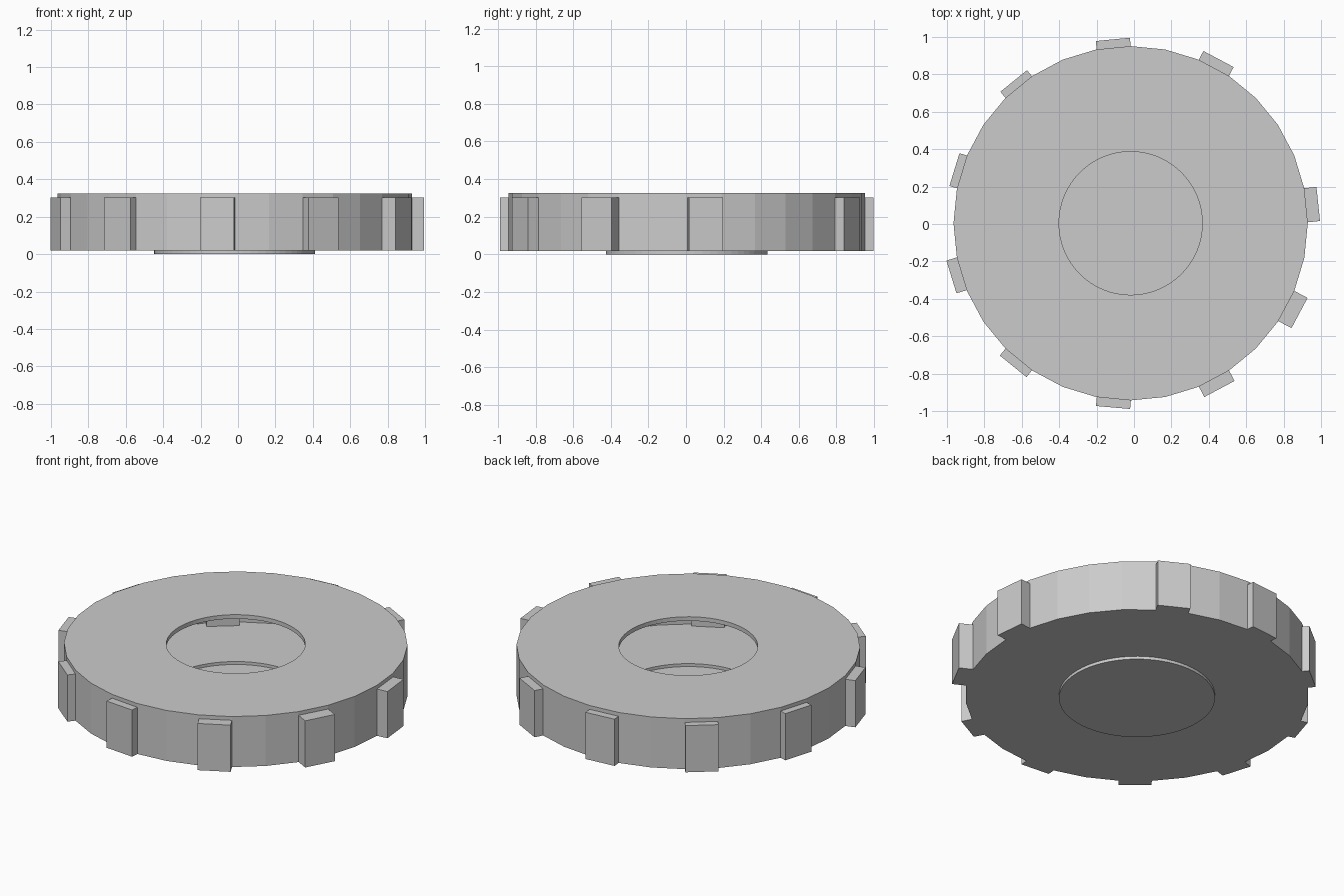
import bpy, bmesh
from math import cos, sin, radians, tau
from mathutils import Matrix

if "Cube" in bpy.data.objects:
    bpy.data.objects.remove(bpy.data.objects["Cube"])

CX, CY = -0.018, 0.004
OUTER_SIDES, HOLE_SIDES = 32, 64


def finish(bm, name, loc=(0, 0, 0)):
    mesh = bpy.data.meshes.new(name)
    bm.to_mesh(mesh)
    bm.free()
    obj = bpy.data.objects.new(name, mesh)
    obj.location = loc
    bpy.context.collection.objects.link(obj)
    return obj


def ring(bm, radius, z, n):
    return [bm.verts.new((radius * cos(tau * i / n), radius * sin(tau * i / n), z))
            for i in range(n)]


def band(bm, lower, upper):
    n = len(lower)
    for i in range(n):
        j = (i + 1) % n
        bm.faces.new((lower[i], lower[j], upper[j], upper[i]))


def plate(bm, outer, inner, up):
    # Flat plate between the coarse rim and the finer round opening
    n = len(outer)
    for i in range(n):
        vs = [outer[i], outer[(i + 1) % n], inner[(2 * i + 2) % (2 * n)],
              inner[2 * i + 1], inner[2 * i]]
        bm.faces.new(vs if up else vs[::-1])


# Hollow drum with an opening in the top and a shallow boss below
bm = bmesh.new()
rim_low = ring(bm, 0.947, 0.018, OUTER_SIDES)
rim_top = ring(bm, 0.947, 0.325, OUTER_SIDES)
hole_top = ring(bm, 0.383, 0.325, HOLE_SIDES)
hole_lip = ring(bm, 0.383, 0.30, HOLE_SIDES)
boss_top = ring(bm, 0.43, 0.018, HOLE_SIDES)
boss_low = ring(bm, 0.43, 0.0, HOLE_SIDES)
band(bm, rim_low, rim_top)
plate(bm, rim_top, hole_top, True)
band(bm, hole_top, hole_lip)
plate(bm, rim_low, boss_top, False)
band(bm, boss_low, boss_top)
bm.faces.new(boss_low[::-1])
finish(bm, "hollow_drum", (CX, CY, 0))

# Grip tabs: middle of the outer face (x, y) and facing angle
TABS = [(0.985, 0.107, 6), (0.452, 0.882, 62), (-0.113, 0.987, 95.5),
        (-0.643, 0.765, 129), (-0.960, 0.291, 163), (-0.976, -0.283, 197),
        (-0.646, -0.761, 231), (-0.112, -0.981, 265), (0.457, -0.882, 298),
        (0.885, -0.476, 332)]
DEPTH, WIDTH, LOW, HIGH = 0.09, 0.183, 0.018, 0.302
for k, (x, y, angle) in enumerate(TABS):
    bm = bmesh.new()
    bmesh.ops.create_cube(bm, size=1, matrix=(
        Matrix.Translation((-DEPTH / 2, 0, (LOW + HIGH) / 2))
        @ Matrix.Diagonal((DEPTH, WIDTH, HIGH - LOW, 1))))
    tab = finish(bm, f"grip_tab_{k + 1}", (x, y, 0))
    tab.rotation_euler.z = radians(angle)
